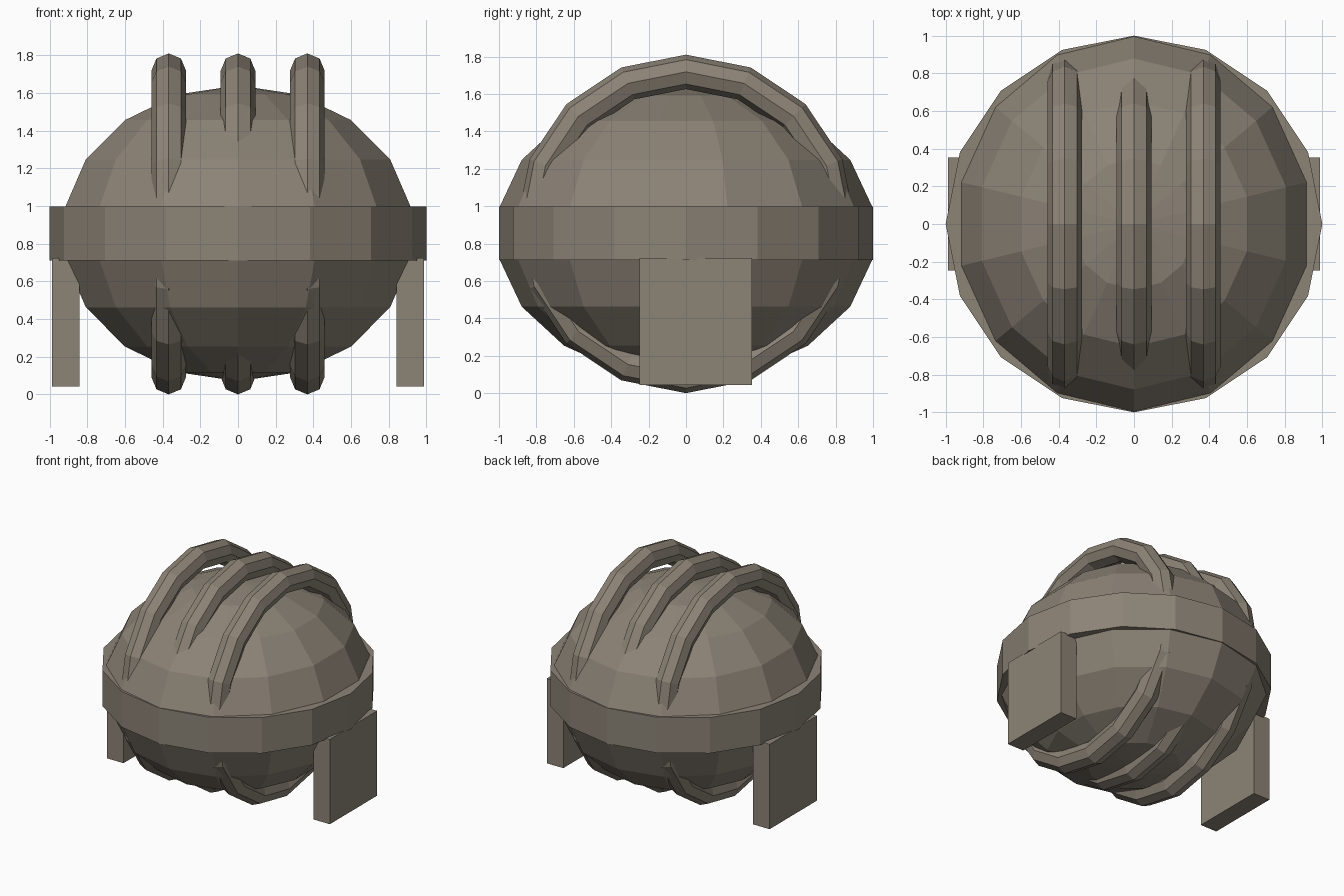
import bpy, bmesh
from math import sin, cos, pi, radians
from mathutils import Matrix

cube = bpy.data.objects.get("Cube")
if cube:
    bpy.data.objects.remove(cube, do_unlink=True)

# Single flat colour
COLOUR = (0.262, 0.227, 0.181, 1.0)
metal = bpy.data.materials.new("grey brown metal")
metal.use_nodes = True
metal.diffuse_color = COLOUR
metal.node_tree.nodes["Principled BSDF"].inputs["Base Color"].default_value = COLOUR


def finish(name, bm):
    """Turn a bmesh into a flat shaded object."""
    bmesh.ops.recalc_face_normals(bm, faces=bm.faces)
    mesh = bpy.data.meshes.new(name)
    bm.to_mesh(mesh)
    bm.free()
    mesh.materials.append(metal)
    obj = bpy.data.objects.new(name, mesh)
    bpy.context.collection.objects.link(obj)
    return obj


def revolve(profile, sides, closed=False):
    """Revolve (radius, height) points around z, with a corner on the y axis."""
    bm = bmesh.new()
    rings = []
    for i in range(sides):
        a = 2 * pi * i / sides
        rings.append([bm.verts.new((r * sin(a), r * cos(a), z)) for r, z in profile])
    count = len(profile)
    for i in range(sides):
        here, there = rings[i], rings[(i + 1) % sides]
        for j in range(count if closed else count - 1):
            k = (j + 1) % count
            bm.faces.new((here[j], there[j], there[k], here[k]))
    bmesh.ops.remove_doubles(bm, verts=bm.verts, dist=0.0001)
    return bm


# Faceted, flattened body
body_profile = [(cos(radians(t)), sin(radians(t))) for t in range(-90, 91, 20)]
bm = revolve(body_profile, 14)
bm.transform(Matrix.Translation((0, 0, 0.855)) @ Matrix.Diagonal((0.957, 1.014, 0.785, 1)))
finish("body", bm)

# Belt around the middle
finish("belt", revolve([(0, 0.712), (1, 0.712), (1, 0.998), (0, 0.998)], 16))

# Three hoops running front to back over and under the body
TUBE, HOOP = 0.092, 0.813
hoop_profile = [(HOOP + TUBE * cos(k * pi / 4), TUBE * sin(k * pi / 4)) for k in range(8)]
for name, x in (("right_hoop", -0.368), ("middle_hoop", 0), ("left_hoop", 0.368)):
    bm = revolve(hoop_profile, 16, closed=True)
    bm.transform(Matrix.Translation((x, 0, 0.905)) @ Matrix.Rotation(pi / 2, 4, 'Y'))
    finish(name, bm)

# Side plates hanging below the belt
for name, side in (("right_side_plate", -1), ("left_side_plate", 1)):
    bm = bmesh.new()
    bmesh.ops.create_cube(bm, size=1)
    bm.transform(Matrix.Translation((side * 0.915, 0.052, 0.383))
                 @ Matrix.Diagonal((0.146, 0.6, 0.68, 1)))
    finish(name, bm)
